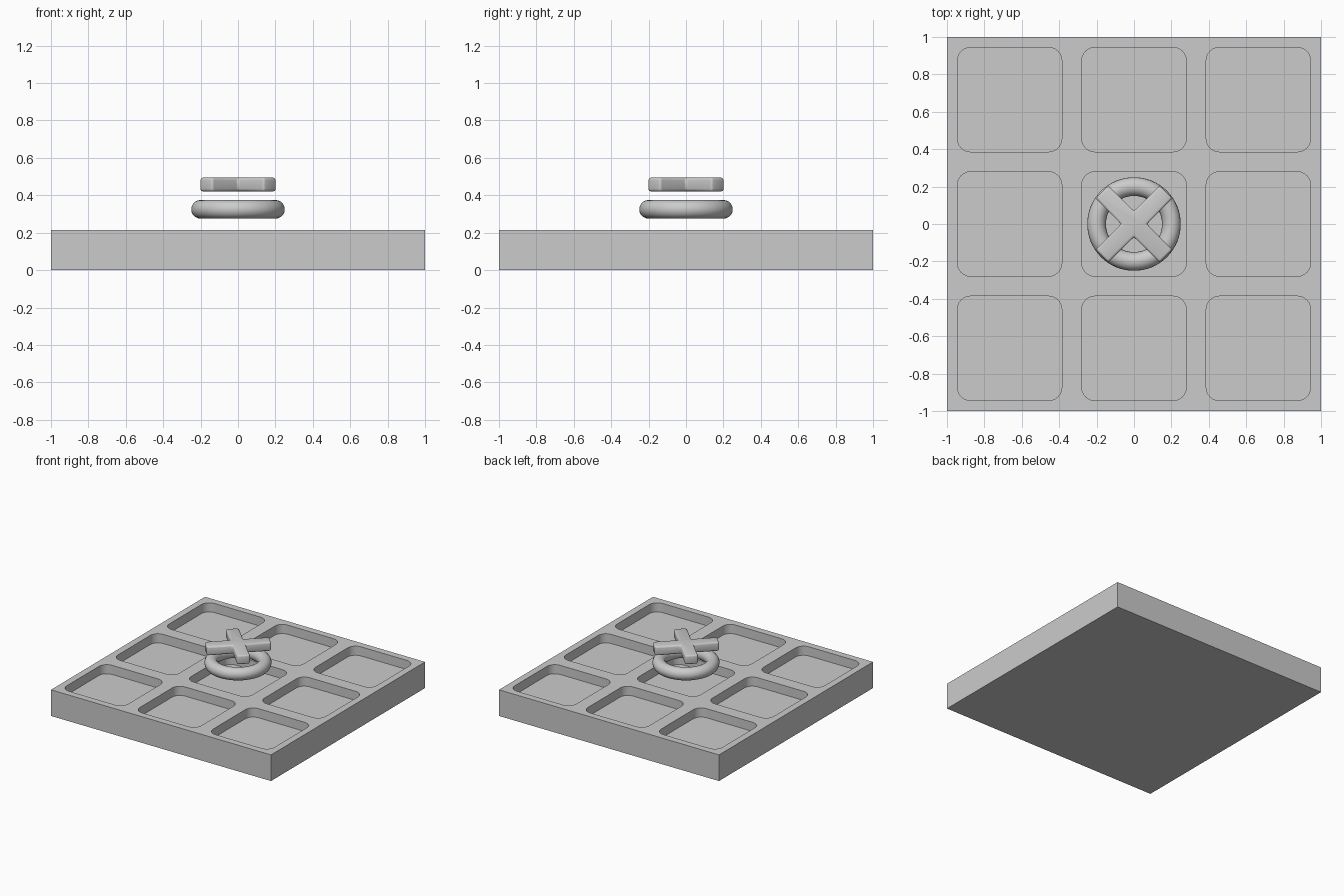
import bpy, bmesh, math

if "Cube" in bpy.data.objects:
    bpy.data.objects.remove(bpy.data.objects["Cube"])

def prism(name, outlines, z0, z1):
    """Extrude one or more closed xy outlines into solid prisms."""
    bm = bmesh.new()
    for pts in outlines:
        low = [bm.verts.new((x, y, z0)) for x, y in pts]
        high = [bm.verts.new((x, y, z1)) for x, y in pts]
        bm.faces.new(low[::-1])
        bm.faces.new(high)
        for i in range(len(pts)):
            j = (i + 1) % len(pts)
            bm.faces.new((low[i], low[j], high[j], high[i]))
    mesh = bpy.data.meshes.new(name)
    bm.to_mesh(mesh)
    bm.free()
    obj = bpy.data.objects.new(name, mesh)
    bpy.context.collection.objects.link(obj)
    return obj

def rounded_square(cx, cy, half, r, steps=6):
    pts = []
    for k, (sx, sy) in enumerate([(1, 1), (-1, 1), (-1, -1), (1, -1)]):
        for i in range(steps + 1):
            a = math.pi / 2 * (k + i / steps)
            pts.append((cx + sx * (half - r) + r * math.cos(a),
                        cy + sy * (half - r) + r * math.sin(a)))
    return pts

def shade(obj, angle):
    bpy.ops.object.select_all(action='DESELECT')
    obj.select_set(True)
    bpy.context.view_layer.objects.active = obj
    bpy.ops.object.shade_smooth_by_angle(angle=math.radians(angle))

# Board with a 3 x 3 grid of rounded pockets
board = prism("board", [[(-1, -1), (1, -1), (1, 1), (-1, 1)]], 0, 0.215)
cells = [rounded_square(x * 0.665, y * 0.665, 0.279, 0.07)
         for x in (-1, 0, 1) for y in (-1, 0, 1)]
cutter = prism("pocket_cutter", cells, 0.14, 0.3)
cutter.hide_render = True
cut = board.modifiers.new("pockets", 'BOOLEAN')
cut.object = cutter
cut.operation = 'DIFFERENCE'
cut.solver = 'EXACT'
bpy.context.view_layer.objects.active = board
bpy.ops.object.modifier_apply(modifier=cut.name)
bpy.data.objects.remove(cutter)
shade(board, 30)

# Ring piece
bpy.ops.mesh.primitive_torus_add(major_radius=0.2, minor_radius=0.05, location=(0, 0, 0.325),
                                 major_segments=64, minor_segments=20)
ring = bpy.context.object
ring.name = "ring_piece"
shade(ring, 60)

# Cross piece: plus outline turned 45 degrees, softened edges
arm, w = 0.243, 0.049
corner = [(arm, -w), (arm, w), (w, w)]
outline = []
for k in range(4):
    c, s = math.cos(math.pi / 4 + k * math.pi / 2), math.sin(math.pi / 4 + k * math.pi / 2)
    outline += [(x * c - y * s, x * s + y * c) for x, y in corner]
cross = prism("cross_piece", [outline], 0.42, 0.495)
bevel = cross.modifiers.new("soft_edges", 'BEVEL')
bevel.width = 0.014
bevel.segments = 3
bevel.limit_method = 'ANGLE'
bpy.context.view_layer.objects.active = cross
bpy.ops.object.modifier_apply(modifier=bevel.name)
shade(cross, 40)
